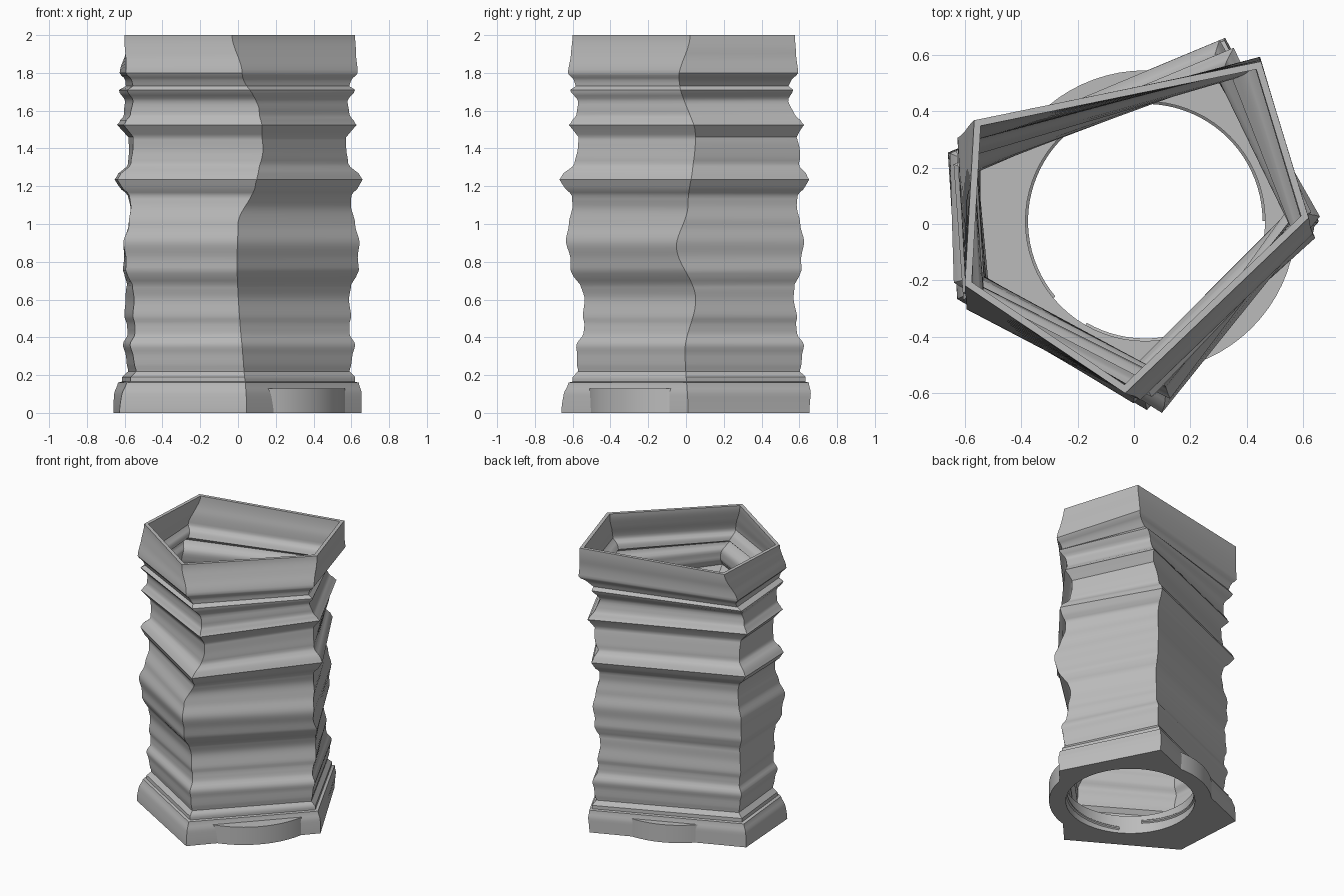
import bpy, bmesh, math
from mathutils import Vector

old = bpy.data.objects.get("Cube")
if old:
    bpy.data.objects.remove(old, do_unlink=True)

grey = bpy.data.materials.new("plain_grey")
grey.use_nodes = True
colour = (0.5, 0.5, 0.5, 1)
grey.diffuse_color = colour
for node in grey.node_tree.nodes:
    if node.type == "BSDF_PRINCIPLED":
        node.inputs["Base Color"].default_value = colour

HOLE_CENTRE = Vector((0.04, 0.01))
WALL = 0.024
FLOOR = 0.13

# Corrugated profile of the wall: height, radius
PROFILE = [
    (0, .655), (.1, .655), (.16, .64), (.165, .62), (.19, .62), (.22, .59),
    (.26, .6), (.3, .605), (.36, .62), (.42, .59), (.47, .59), (.51, .6),
    (.6, .59), (.68, .6), (.72, .625), (.755, .64), (.82, .635), (.9, .645),
    (1, .62), (1.1, .598), (1.15, .6), (1.2, .64), (1.235, .66), (1.25, .65),
    (1.32, .585), (1.4, .575), (1.46, .575), (1.49, .6), (1.525, .63),
    (1.535, .62), (1.58, .59), (1.65, .58), (1.71, .62), (1.73, .59),
    (1.76, .6), (1.8, .635), (1.9, .625), (2, .62)]

# Each corner drifts with height: angle keys in degrees, stretch keys
CORNERS = {
    "right": ([(0, 1), (.33, -.5), (.6, 5), (.88, -4.5), (1.1, 1), (1.45, 5),
               (1.77, -3.5), (2, 2)],
              [(0, 1)]),
    "back_right": ([(0, 64), (.5, 63), (1, 63.5), (1.24, 65), (1.53, 60.5),
                    (1.65, 60), (1.8, 53), (2, 52)],
                   [(0, 1.11), (.22, 1.14), (.75, 1.07), (1, 1.09),
                    (1.24, 1.09), (1.4, 1.18), (1.53, 1.14), (1.68, 1.07),
                    (1.8, 1.17), (2, 1.18)]),
    "back_left": ([(0, 159), (1.24, 159), (1.6, 162), (1.8, 154), (2, 147)],
                  [(0, 1.08), (.3, 1.05), (.6, 1.08), (.75, 1.02), (1, 1),
                   (1.24, 1.06), (1.53, 1.07), (1.71, 1.1), (2, 1.09)]),
    "front_left": ([(0, 203), (.6, 202), (.9, 204), (1.24, 198), (1.55, 202),
                    (1.8, 207), (2, 200)],
                   [(0, 1.04), (.22, .99), (.45, 1), (.75, 1.01), (.9, 1.03),
                    (1, 1.01), (1.8, 1.05), (2, 1.03)]),
    "front": ([(0, 274), (.8, 269.5), (1, 270), (1.2, 278), (1.4, 283),
               (1.6, 281), (1.8, 272), (2, 267)],
              [(0, 1.01), (.2, .97), (.5, .91), (.6, .91), (.75, .955),
               (1, 1), (1.3, 1.03), (1.6, 1), (2, .97)]),
}


def key_value(keys, z):
    """Ease smoothly between neighbouring keys."""
    for (z0, a), (z1, b) in zip(keys, keys[1:]):
        if z <= z1:
            t = (z - z0) / (z1 - z0)
            return a + (b - a) * t * t * (3 - 2 * t)
    return keys[-1][1]


def pentagon(z):
    points = []
    for angles, stretch in CORNERS.values():
        a = math.radians(key_value(angles, z))
        r = key_value(PROFILE, z) * key_value(stretch, z)
        points.append(Vector((r * math.cos(a), r * math.sin(a))))
    return points


def inset(points, distance):
    """Move every side of a counter-clockwise outline inwards."""
    result = []
    for i, p in enumerate(points):
        before = (p - points[i - 1]).normalized()
        after = (points[(i + 1) % len(points)] - p).normalized()
        n0 = Vector((-before.y, before.x))
        n1 = Vector((-after.y, after.x))
        result.append(p + (n0 + n1) * distance / (1 + n0.dot(n1)))
    return result


def circle(radius, count=72):
    steps = [math.tau * i / count for i in range(count)]
    return [HOLE_CENTRE + radius * Vector((math.cos(a), math.sin(a))) for a in steps]


def add_loop(bm, points, z):
    return [bm.verts.new((p.x, p.y, z)) for p in points]


def join_loops(bm, low, high):
    for i in range(len(low)):
        j = (i + 1) % len(low)
        bm.faces.new((low[i], low[j], high[j], high[i]))


def fill_between(bm, outer, inner):
    edges = []
    for loop in (outer, inner):
        for i, v in enumerate(loop):
            pair = (loop[i - 1], v)
            edges.append(bm.edges.get(pair) or bm.edges.new(pair))
    bmesh.ops.triangle_fill(bm, edges=edges, use_beauty=True)


def finish(name, bm):
    bmesh.ops.recalc_face_normals(bm, faces=bm.faces[:])
    mesh = bpy.data.meshes.new(name)
    bm.to_mesh(mesh)
    bm.free()
    mesh.materials.append(grey)
    obj = bpy.data.objects.new(name, mesh)
    bpy.context.collection.objects.link(obj)
    bpy.ops.object.select_all(action="DESELECT")
    obj.select_set(True)
    bpy.context.view_layer.objects.active = obj
    bpy.ops.object.shade_smooth_by_angle(angle=math.radians(35))
    return obj


# Twisting wall and floor with a round opening, as one closed shell
bm = bmesh.new()
heights = []
for (z0, _), (z1, _) in zip(PROFILE, PROFILE[1:]):
    parts = max(1, round((z1 - z0) / 0.016))
    heights += [z0 + (z1 - z0) * i / parts for i in range(parts)]
heights.append(PROFILE[-1][0])

outer = [add_loop(bm, pentagon(z), z) for z in heights]
inner_heights = [FLOOR] + [z for z in heights if z > FLOOR + 0.01]
inner = [add_loop(bm, inset(pentagon(z), WALL), z) for z in inner_heights]
for stack in (outer, inner):
    for low, high in zip(stack, stack[1:]):
        join_loops(bm, low, high)
join_loops(bm, inner[-1], outer[-1])

hole_low = add_loop(bm, circle(0.425), 0)
hole_high = add_loop(bm, circle(0.425), FLOOR)
join_loops(bm, hole_low, hole_high)
fill_between(bm, outer[0], hole_low)
fill_between(bm, inner[0], hole_high)
finish("twisted_wall", bm)

# Round collar that bulges out through two sides of the foot
bm = bmesh.new()
rings = [add_loop(bm, circle(r), z) for r, z in
         ((0.535, 0), (0.535, FLOOR - 0.001), (0.43, FLOOR - 0.001), (0.43, 0))]
for i, ring in enumerate(rings):
    join_loops(bm, ring, rings[(i + 1) % len(rings)])
finish("base_collar", bm)

# Short screw ridges around the inside of the opening
for index in range(3):
    bm = bmesh.new()
    sections = []
    for step in range(25):
        t = step / 24
        a = math.radians(120 * index + 100 * t)
        z = 0.035 + 0.05 * t
        shape = ((0.428, -0.015), (0.416, -0.005), (0.416, 0.005), (0.428, 0.015))
        sections.append([bm.verts.new((HOLE_CENTRE.x + r * math.cos(a),
                                       HOLE_CENTRE.y + r * math.sin(a), z + dz))
                         for r, dz in shape])
    for low, high in zip(sections, sections[1:]):
        join_loops(bm, low, high)
    bm.faces.new(sections[0])
    bm.faces.new(sections[-1])
    finish("screw_ridge_%d" % (index + 1), bm)
